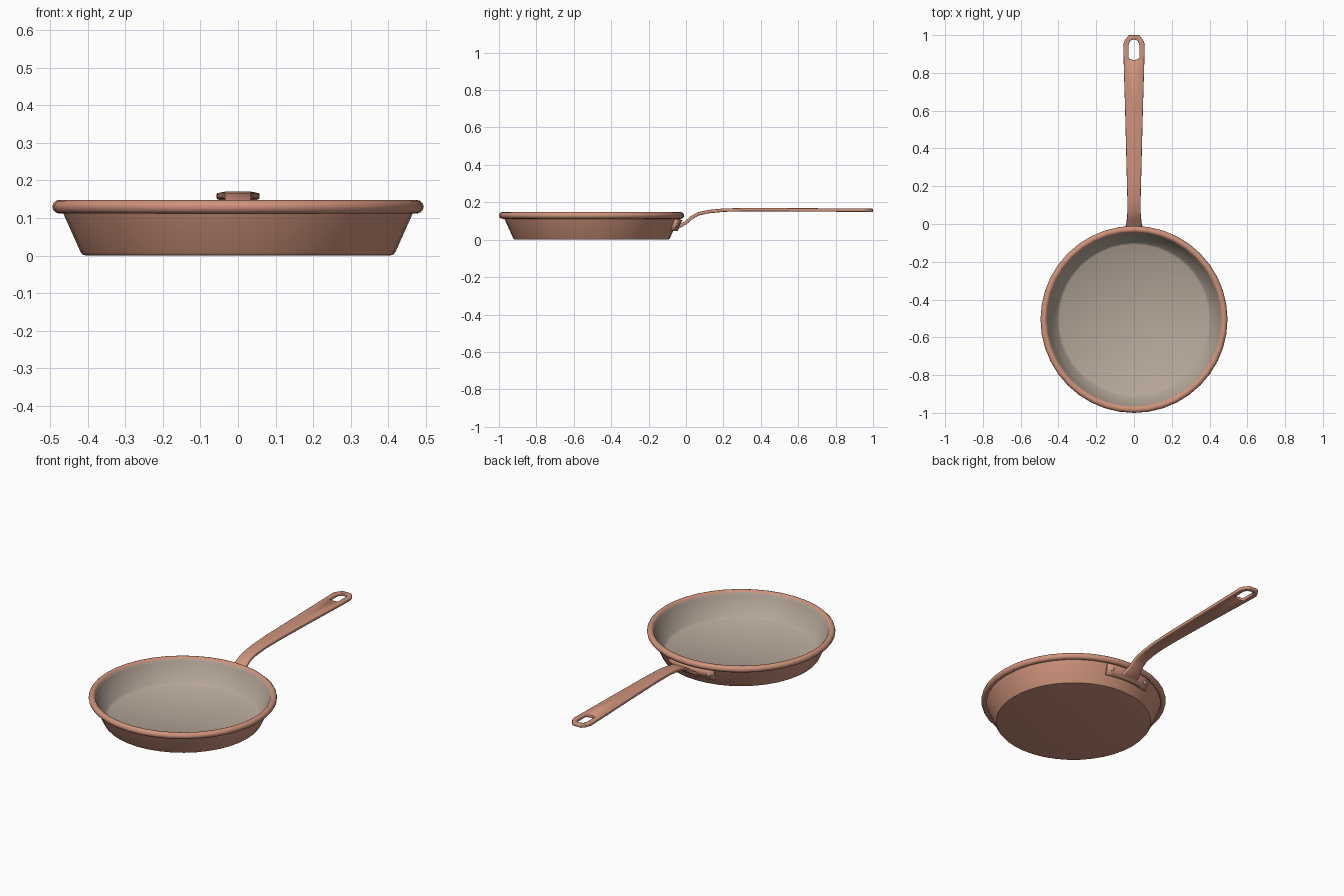
import bpy, bmesh
from math import sin, cos, pi, radians
from mathutils import Vector, Matrix

cube = bpy.data.objects.get("Cube")
if cube:
    bpy.data.objects.remove(cube)

CENTRE_Y = -0.505


def material(name, rgb, rough):
    m = bpy.data.materials.new(name)
    m.use_nodes = True
    m.diffuse_color = (*rgb, 1)
    b = m.node_tree.nodes["Principled BSDF"]
    b.inputs["Base Color"].default_value = (*rgb, 1)
    b.inputs["Roughness"].default_value = rough
    return m


copper = material("copper", (0.62, 0.29, 0.20), 0.5)
tin = material("tin lining", (0.47, 0.39, 0.32), 0.5)


def finish(name, bm, mats, angle=40):
    bmesh.ops.recalc_face_normals(bm, faces=bm.faces)
    mesh = bpy.data.meshes.new(name)
    bm.to_mesh(mesh)
    bm.free()
    for m in mats:
        mesh.materials.append(m)
    ob = bpy.data.objects.new(name, mesh)
    bpy.context.collection.objects.link(ob)
    bpy.ops.object.select_all(action='DESELECT')
    ob.select_set(True)
    bpy.context.view_layer.objects.active = ob
    bpy.ops.object.shade_smooth_by_angle(angle=radians(angle))
    return ob


def solidify(ob, thickness, offset):
    s = ob.modifiers.new("thickness", 'SOLIDIFY')
    s.thickness, s.offset = thickness, offset


def wall_radius(z):
    return 0.42 + (z - 0.008) * 0.44


# Pan body: revolved profile with a sloping wall, rolled lip and tin inside
outside = [(0, 0), (0.405, 0), (0.414, 0.002), (0.42, 0.01), (wall_radius(0.115), 0.115)]
lip = [(0.477 + 0.018 * cos(a), 0.13 + 0.018 * sin(a))
       for a in [radians(-120 + 30 * i) for i in range(10)]]
inside = [(0.457, 0.125), (0.408, 0.024), (0.395, 0.015), (0, 0.013)]
profile = outside + lip + inside

bm = bmesh.new()
verts = [bm.verts.new((0, CENTRE_Y + r, z)) for r, z in profile]
edges = [bm.edges.new(p) for p in zip(verts, verts[1:])]
bmesh.ops.spin(bm, geom=verts + edges, cent=(0, CENTRE_Y, 0), axis=(0, 0, 1),
               angle=2 * pi, steps=40, use_merge=True)
bmesh.ops.remove_doubles(bm, verts=bm.verts, dist=0.0005)
bmesh.ops.recalc_face_normals(bm, faces=bm.faces)
for f in bm.faces:
    c = f.calc_center_median()
    radial = Vector((c.x, c.y - CENTRE_Y, 0))
    inward = f.normal.dot(radial) < -0.001 or f.normal.z > 0.9
    if inward and radial.length < 0.46 and c.z > 0.01:
        f.material_index = 1
finish("pan_body", bm, [copper, tin])

# Handle: one half strip of (y, z, half width, half slot width), mirrored
stations = [
    (-0.06, 0.065, 0.058, 0), (-0.03, 0.075, 0.048, 0), (0.0, 0.092, 0.041, 0),
    (0.03, 0.118, 0.037, 0), (0.065, 0.138, 0.035, 0), (0.12, 0.15, 0.035, 0),
    (0.2, 0.158, 0.037, 0), (0.32, 0.161, 0.04, 0), (0.6, 0.16, 0.047, 0),
    (0.868, 0.158, 0.055, 0), (0.872, 0.158, 0.055, 0.024), (0.88, 0.158, 0.055, 0.028),
    (0.95, 0.158, 0.057, 0.028), (0.97, 0.157, 0.05, 0.02), (0.978, 0.157, 0.045, 0),
    (1.0, 0.157, 0.028, 0)]

bm = bmesh.new()
for side in (-1, 1):
    rows = [[bm.verts.new((side * x, y, z)) for x in (slot, width)]
            for y, z, width, slot in stations]
    for a, b in zip(rows, rows[1:]):
        bm.faces.new((a[0], a[1], b[1], b[0]))
bmesh.ops.remove_doubles(bm, verts=bm.verts, dist=0.0005)
handle = finish("handle", bm, [copper])
solidify(handle, 0.018, 0)
bevel = handle.modifiers.new("soft edges", 'BEVEL')
bevel.width, bevel.segments = 0.004, 2

# Mounting plate: curved strip that follows the back wall
bm = bmesh.new()
grid = []
for i in range(9):
    a = -0.3 + 0.6 * i / 8
    grid.append([bm.verts.new((r * sin(a), CENTRE_Y + r * cos(a), z))
                 for z, r in [(z, wall_radius(z) + 0.012) for z in (0.05, 0.108)]])
for a, b in zip(grid, grid[1:]):
    bm.faces.new((a[0], b[0], b[1], a[1]))
plate = finish("mounting_plate", bm, [copper])
solidify(plate, 0.02, 0)

# Rivets: flattened domes at the ends of the plate
for label, a in (("left", 0.24), ("right", -0.24)):
    z = 0.08
    r = wall_radius(z) + 0.021
    out = Vector((sin(a), cos(a), -0.44)).normalized()
    turn = out.to_track_quat('Z', 'Y').to_matrix().to_4x4()
    place = Matrix.Translation((r * sin(a), CENTRE_Y + r * cos(a), z))
    bm = bmesh.new()
    bmesh.ops.create_uvsphere(bm, u_segments=12, v_segments=8, radius=0.011,
                              matrix=place @ turn @ Matrix.Diagonal((1, 1, 0.6, 1)))
    finish(label + "_rivet", bm, [tin])
